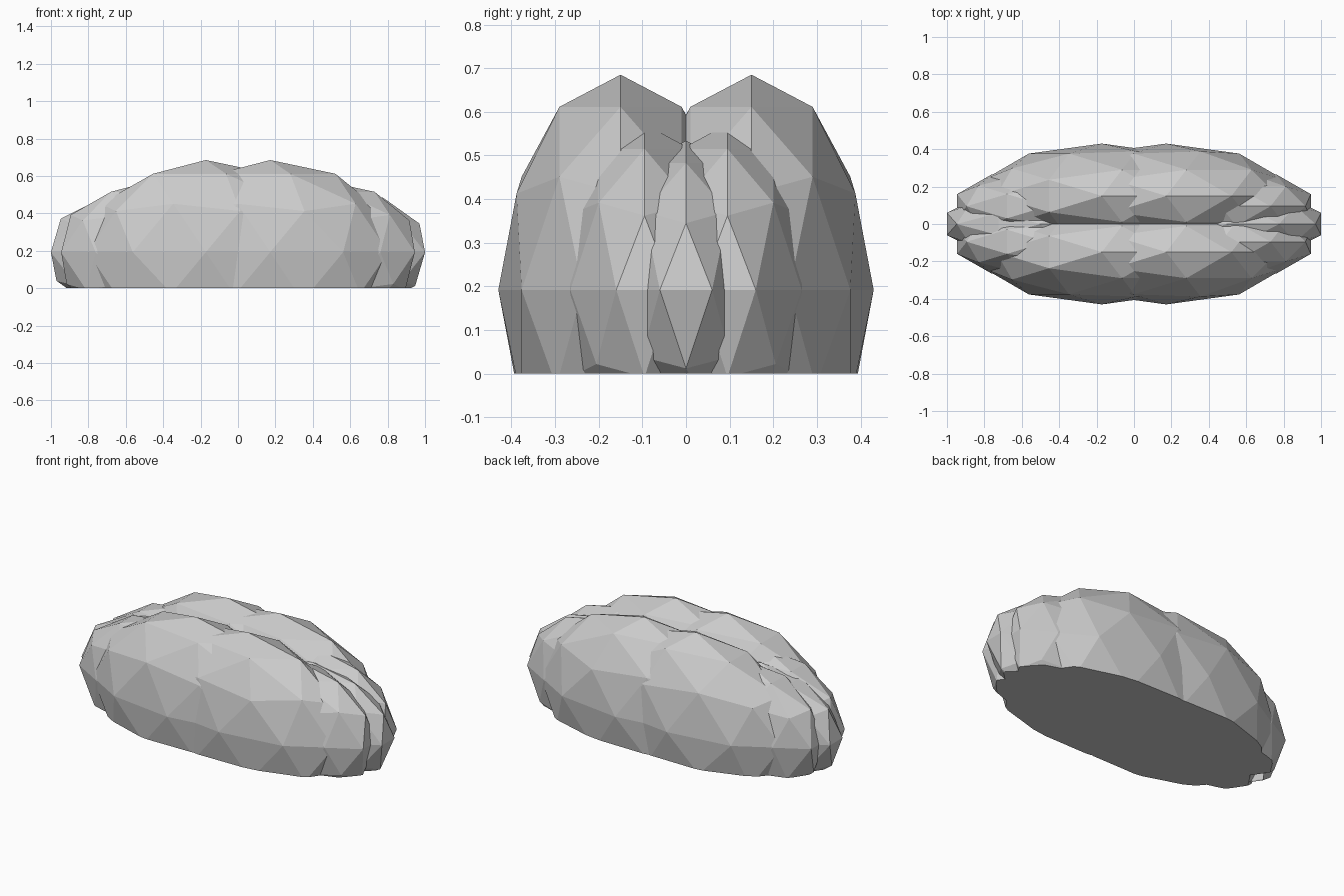
import bpy
import bmesh
from mathutils import Matrix, Vector

default_cube = bpy.data.objects.get("Cube")
if default_cube:
    bpy.data.objects.remove(default_cube, do_unlink=True)

# One plain stone grey
grey = bpy.data.materials.new("stone_grey")
grey.use_nodes = True
colour = (0.6, 0.6, 0.6, 1)
grey.diffuse_color = colour
grey.node_tree.nodes["Principled BSDF"].inputs["Base Color"].default_value = colour

BASE_HEIGHT = 0.192


def lobe(name, x, y, radii, capped=True):
    """Stretched low-poly ball, sliced flat at the ground."""
    bm = bmesh.new()
    place = Matrix.Translation(Vector((x, y, BASE_HEIGHT))) @ Matrix.Diagonal((*radii, 1))
    bmesh.ops.create_icosphere(bm, subdivisions=2, radius=1, matrix=place)
    geom = bm.verts[:] + bm.edges[:] + bm.faces[:]
    cut = bmesh.ops.bisect_plane(bm, geom=geom, plane_co=(0, 0, 0),
                                 plane_no=(0, 0, -1), clear_outer=True)
    if capped:
        rim = [e for e in cut["geom_cut"] if isinstance(e, bmesh.types.BMEdge)]
        bmesh.ops.contextual_create(bm, geom=rim)
    bmesh.ops.recalc_face_normals(bm, faces=bm.faces[:])
    mesh = bpy.data.meshes.new(name)
    bm.to_mesh(mesh)
    bm.free()
    mesh.materials.append(grey)
    obj = bpy.data.objects.new(name, mesh)
    bpy.context.scene.collection.objects.link(obj)


for end, sx in (("left", 1), ("right", -1)):
    for side, sy in (("front", -1), ("back", 1)):
        # Large body lobes and the lower lobes that overlap their ends
        lobe(f"{side}_{end}_body_lobe", sx * 0.172, sy * 0.15, (0.664, 0.28, 0.493))
        lobe(f"{side}_{end}_end_lobe", sx * 0.464, sy * 0.095, (0.506, 0.21, 0.38))
    # Narrow tip between the end lobes, left open underneath on one end
    lobe(f"{end}_tip_lobe", sx * 0.5, 0, (0.526, 0.194, 0.342), capped=sx > 0)
